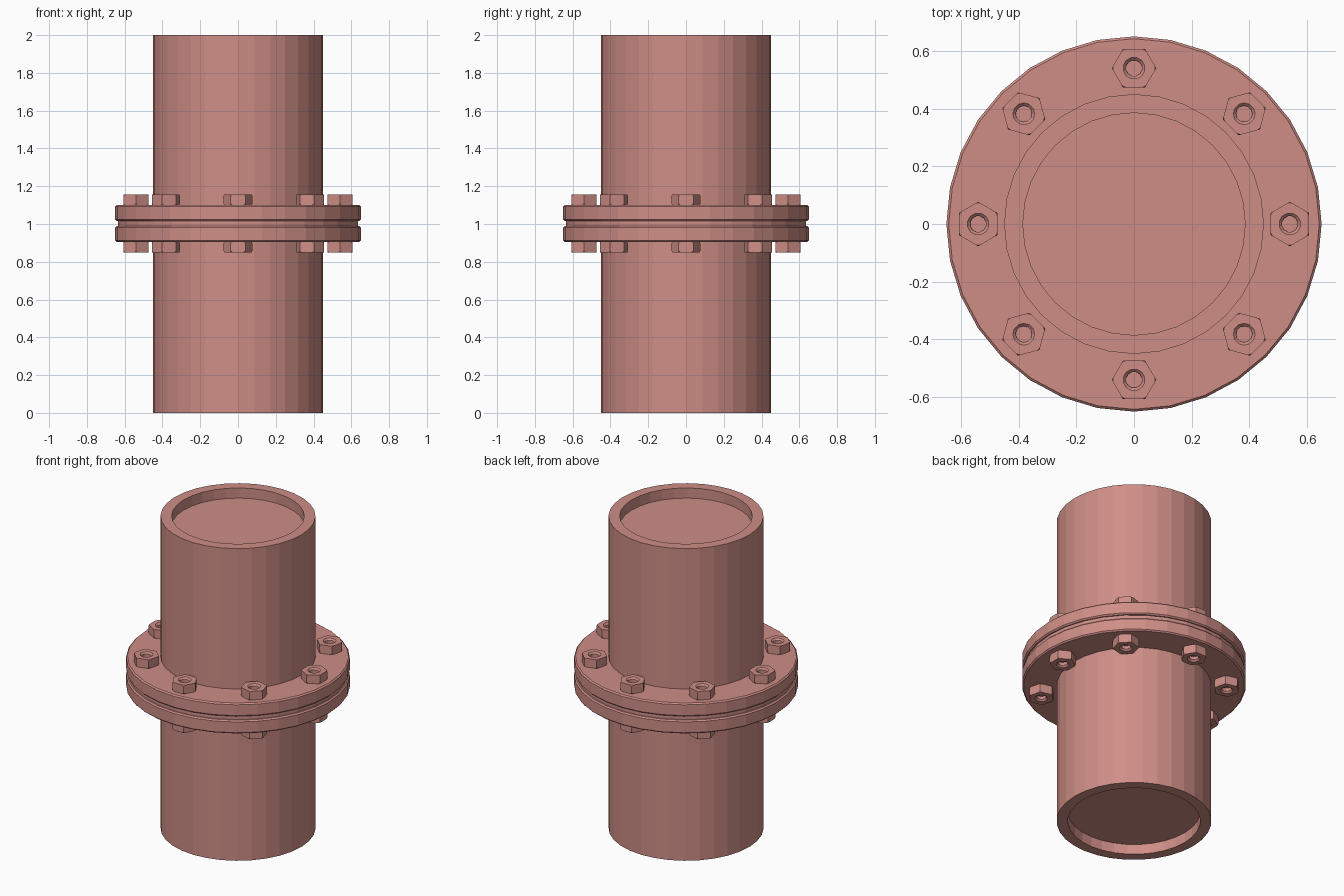
import bpy, bmesh
from math import sin, cos, pi
from mathutils import Matrix, Vector

if "Cube" in bpy.data.objects:
    bpy.data.objects.remove(bpy.data.objects["Cube"])

SIDES = 32
MID = 1.003      # height of the joint between the two flanges

paint = bpy.data.materials.new("salmon_paint")
paint.diffuse_color = (0.62, 0.27, 0.24, 1)
paint.use_nodes = True
paint.node_tree.nodes["Principled BSDF"].inputs["Base Color"].default_value = paint.diffuse_color


def loft(name, rings):
    """Skin a stack of equal-length rings and cap both ends."""
    bm = bmesh.new()
    loops = [[bm.verts.new(p) for p in ring] for ring in rings]
    n = len(loops[0])
    for a, b in zip(loops, loops[1:]):
        for i in range(n):
            j = (i + 1) % n
            bm.faces.new((a[i], a[j], b[j], b[i]))
    bm.faces.new(loops[0][::-1])
    bm.faces.new(loops[-1])
    bmesh.ops.remove_doubles(bm, verts=bm.verts, dist=1e-5)
    bmesh.ops.recalc_face_normals(bm, faces=bm.faces)
    mesh = bpy.data.meshes.new(name)
    bm.to_mesh(mesh)
    bm.free()
    mesh.materials.append(paint)
    return mesh


def place(name, mesh, matrix=Matrix()):
    obj = bpy.data.objects.new(name, mesh)
    obj.matrix_world = matrix
    bpy.context.collection.objects.link(obj)
    return obj


def circle(r, z, n=SIDES, start=0.0):
    return [Vector((r * cos(start + 2 * pi * i / n), r * sin(start + 2 * pi * i / n), z))
            for i in range(n)]


def lathe(name, profile):
    return place(name, loft(name, [circle(r, z) for r, z in profile]))


# Pipe with a shallow recess at each end
lathe("pipe", [(0.385, 0.065), (0.385, 0), (0.45, 0),
               (0.45, 2), (0.385, 2), (0.385, 1.935)])

# Gasket and the pair of chamfered flanges
lathe("gasket", [(0.635, MID - 0.02), (0.635, MID + 0.02)])
for name, s in (("upper_flange", 1), ("lower_flange", -1)):
    lathe(name, [(0.642, MID + s * 0.0125), (0.65, MID + s * 0.0205),
                 (0.65, MID + s * 0.0895), (0.642, MID + s * 0.0975)])


# Hex nut with clipped corners and a countersunk, blind hole
def hex_ring(r, z, clip):
    corners = circle(r, z, 6, pi / 6)
    ring = []
    for i, c in enumerate(corners):
        ring += [c.lerp(corners[i - 1], clip), c.lerp(corners[(i + 1) % 6], clip)]
    return ring


def hole_ring(r, z):
    return circle(r, z, 12, pi / 6 - pi / 12)


nut = loft("nut", [hex_ring(0.077, 0, 0.12), hex_ring(0.077, 0.009, 0),
                   hex_ring(0.077, 0.047, 0), hex_ring(0.077, 0.056, 0.12),
                   hole_ring(0.038, 0.056), hole_ring(0.028, 0.046),
                   hole_ring(0.028, 0.026)])

# Eight nuts around each face of the joint
for i in range(8):
    spin = Matrix.Rotation(i * pi / 4, 4, 'Z')
    for name, s in (("upper_nut", 1), ("lower_nut", -1)):
        flip = Matrix.Rotation(0 if s > 0 else pi, 4, 'X')
        place(f"{name}_{i + 1}", nut,
              spin @ Matrix.Translation((0.54, 0, MID + s * 0.0972)) @ flip)
